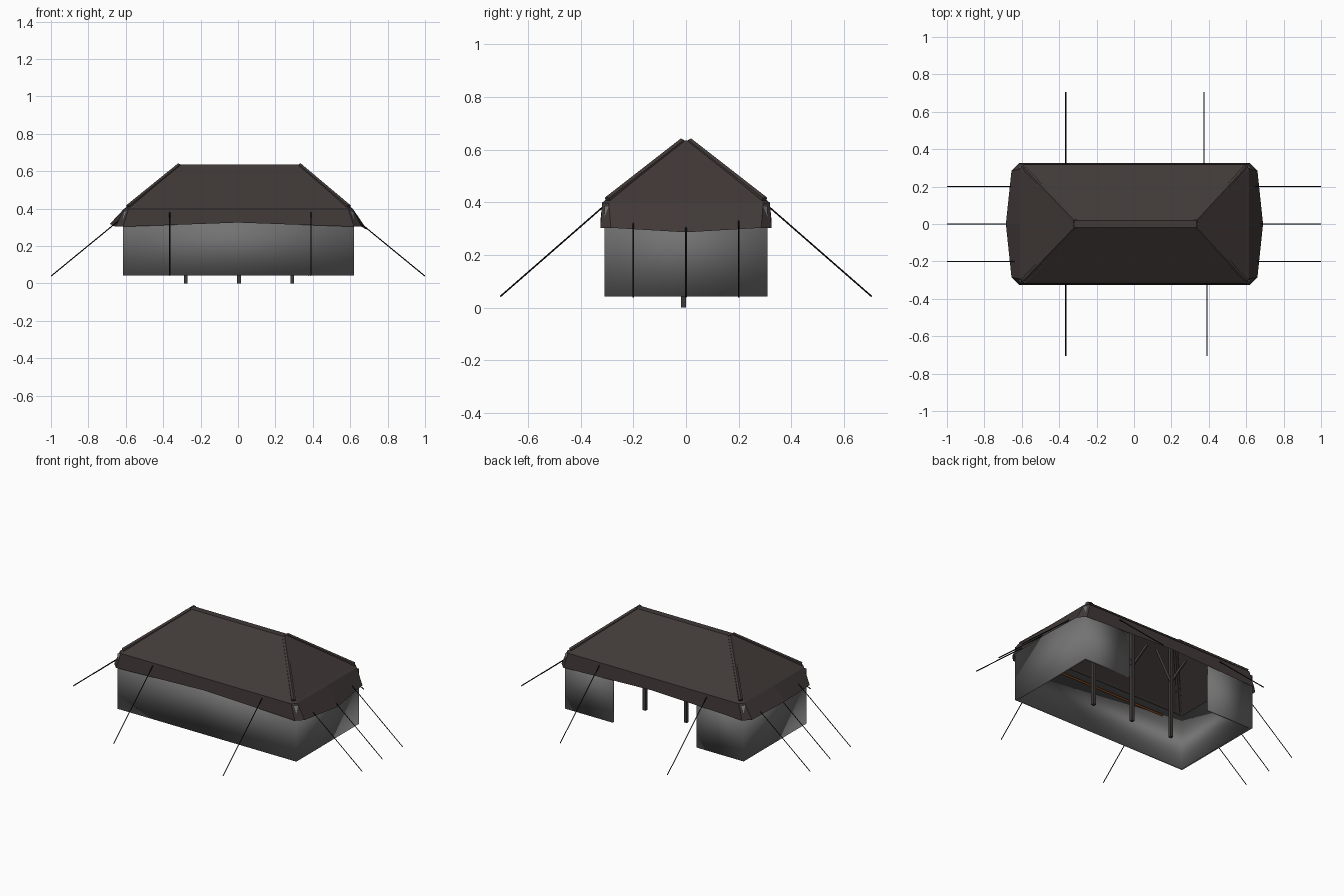
import bpy
import bmesh
from mathutils import Vector

cube = bpy.data.objects.get("Cube")
if cube:
    bpy.data.objects.remove(cube)


def material(name, rgb):
    m = bpy.data.materials.new(name)
    m.use_nodes = True
    m.diffuse_color = (*rgb, 1)
    m.node_tree.nodes["Principled BSDF"].inputs["Base Color"].default_value = (*rgb, 1)
    return m


ROOF = material("brown canvas", (0.052, 0.041, 0.039))
WALL = material("grey canvas", (0.17, 0.17, 0.17))
POST = material("dark wood", (0.05, 0.045, 0.043))
ROPE = material("black rope", (0.008, 0.008, 0.008))
RAIL = material("orange wood", (0.25, 0.07, 0.015))


def finish(bm, name, mat, smooth=False):
    for f in bm.faces:
        f.smooth = smooth
    mesh = bpy.data.meshes.new(name)
    bm.to_mesh(mesh)
    bm.free()
    mesh.materials.append(mat)
    ob = bpy.data.objects.new(name, mesh)
    bpy.context.collection.objects.link(ob)
    return ob


def bar(name, a, b, radius, mat, sides=4):
    """Straight prism between two points."""
    a, b = Vector(a), Vector(b)
    bm = bmesh.new()
    bmesh.ops.create_cone(bm, cap_ends=True, segments=sides, radius1=radius,
                          radius2=radius, depth=(b - a).length)
    ob = finish(bm, name, mat)
    ob.location = (a + b) / 2
    ob.rotation_euler = (b - a).to_track_quat('Z', 'Y').to_euler()
    return ob


def ring(xl, xr, y, cut, z, zmid=None, bulge=0.0, zl=None, zr=None):
    """Rectangle with cut corners and a middle point on every side."""
    zmid = z if zmid is None else zmid
    zl = z if zl is None else zl
    zr = z if zr is None else zr
    return [(xl + cut, -y, z), (0, -y, zmid), (xr - cut, -y, z),
            (xr, -y + cut, z), (xr + bulge, 0, zr), (xr, y - cut, z),
            (xr - cut, y, z), (0, y, zmid), (xl + cut, y, z),
            (xl, y - cut, z), (xl - bulge, 0, zl), (xl, -y + cut, z)]


# Roof: ridge, slopes, lip and flared valance
rings = [ring(-0.32, 0.335, 0.02, 0.008, 0.635),
         ring(-0.595, 0.60, 0.305, 0.025, 0.41),
         ring(-0.61, 0.615, 0.318, 0.025, 0.398),
         ring(-0.655, 0.66, 0.325, 0.04, 0.303, 0.325, 0.03, 0.318, 0.286)]
bm = bmesh.new()
loops = [[bm.verts.new(p) for p in r] for r in rings]
bm.faces.new(loops[0])
for up, low in zip(loops, loops[1:]):
    for i in range(len(up)):
        j = (i + 1) % len(up)
        bm.faces.new((up[i], low[i], low[j], up[j]))
bmesh.ops.recalc_face_normals(bm, faces=bm.faces)
finish(bm, "roof", ROOF)

# Padded seams over the four hips
for xr, xe in ((-0.315, -0.587), (0.33, 0.592)):
    for s in (-1, 1):
        bar("hip_seam", (xr, 0.014 * s, 0.63), (xe, 0.297 * s, 0.41), 0.014, ROOF, 6)

# Walls: one folded sheet, open in the middle of the back
path = [(-0.29, 0.31), (-0.615, 0.31), (-0.615, -0.31),
        (0.62, -0.31), (0.62, 0.31), (0.29, 0.31)]
bm = bmesh.new()
low = [bm.verts.new((x, y, 0.042)) for x, y in path]
top = [bm.verts.new((x, y, 0.385)) for x, y in path]
for i in range(len(path) - 1):
    bm.faces.new((low[i], low[i + 1], top[i + 1], top[i]))
walls = finish(bm, "walls", WALL, smooth=True)
mod = walls.modifiers.new("thickness", 'SOLIDIFY')
mod.thickness = 0.014
mod.offset = -1
mod.use_even_offset = True

# Posts with braces, and the ridge beam
for x in (-0.28, 0.005, 0.29):
    bar("post", (x, -0.01, 0), (x, -0.01, 0.615), 0.014, POST).rotation_euler.z = 0.785
    for s in (-1, 1):
        bar("brace", (x, -0.01, 0.36), (x + 0.11 * s, -0.01, 0.54), 0.009, POST)
bar("ridge_beam", (-0.31, 0, 0.61), (0.325, 0, 0.61), 0.012, POST)

# Rail inside the front wall
bar("front_rail", (-0.45, -0.288, 0.33), (0.45, -0.288, 0.33), 0.007, RAIL)

# Guy ropes: three on each end, two on each long side
for s in (-1, 1):
    for y in (-0.2, 0, 0.2):
        bar("end_rope", (0.63 * s, y, 0.342), (0.998 * s, y, 0.04), 0.003, ROPE)
for s, xs in ((-1, (-0.365, 0.39)), (1, (-0.365, 0.375))):
    for x in xs:
        bar("side_rope", (x, 0.312 * s, 0.385), (x, 0.705 * s, 0.042), 0.003, ROPE)
